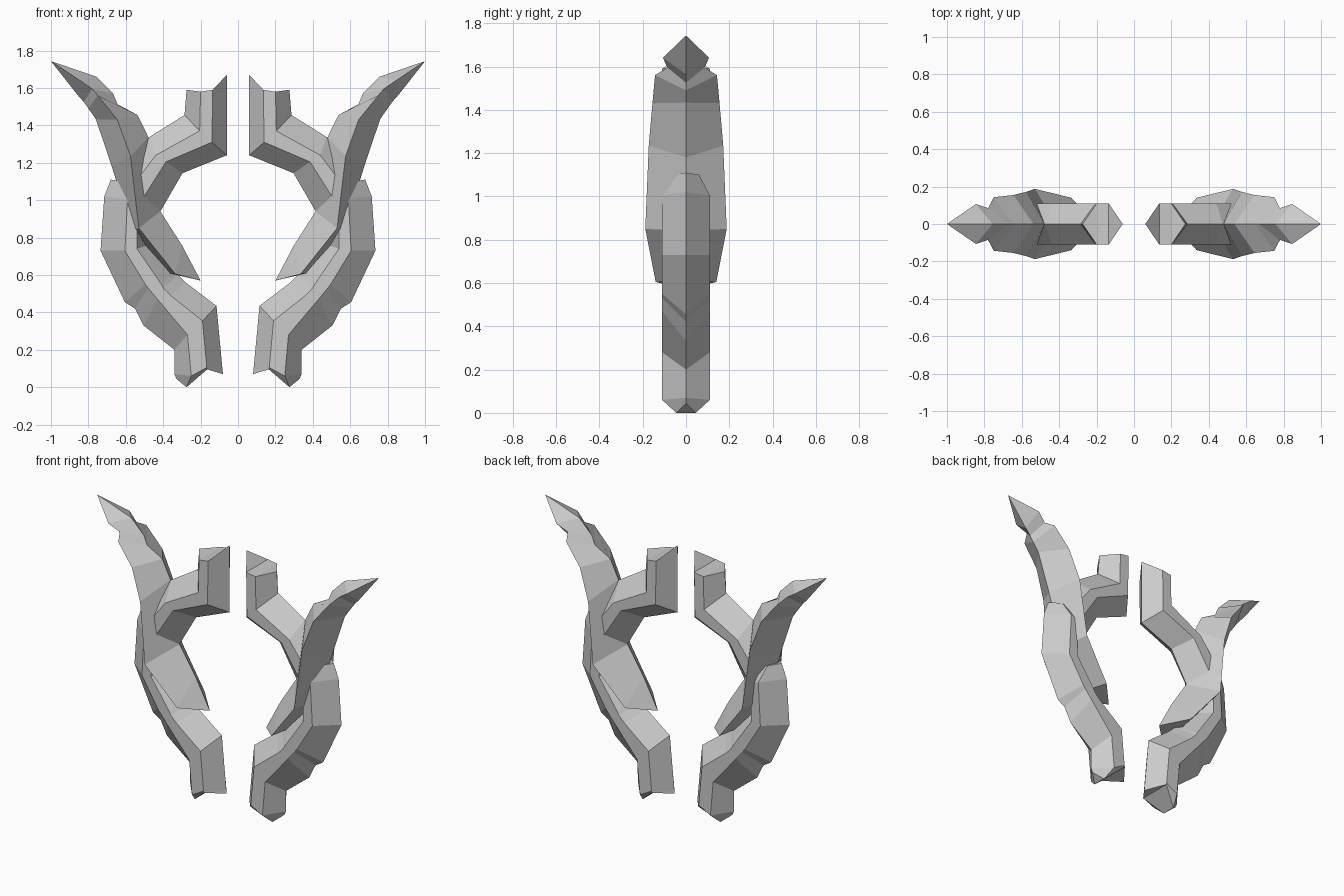
import bpy, bmesh

if "Cube" in bpy.data.objects:
    bpy.data.objects.remove(bpy.data.objects["Cube"])


def loft(name, rings):
    """Loft closed rings; each ring lists (x, y, z) from the inner ridge across
    the front to the outer ridge. The back half is its reflection in y."""
    bm = bmesh.new()
    loops = []
    for ring in rings:
        front = [bm.verts.new((x, -y, z)) for x, y, z in ring]
        back = [bm.verts.new(p) for p in ring[1:-1]]
        loops.append((front, back))
    full = [f + b[::-1] for f, b in loops]
    for a, b in zip(full, full[1:]):
        n = len(a)
        for i in range(n):
            j = (i + 1) % n
            bm.faces.new((a[i], a[j], b[j], b[i]))
    # End caps, folded in strips from front to back
    for f, b in (loops[0], loops[-1]):
        other = [f[0]] + b + [f[-1]]
        for i in range(len(f) - 1):
            face = []
            for v in (f[i], f[i + 1], other[i + 1], other[i]):
                if v not in face:
                    face.append(v)
            bm.faces.new(face)
    bmesh.ops.remove_doubles(bm, verts=bm.verts, dist=0.0005)
    bmesh.ops.recalc_face_normals(bm, faces=bm.faces)
    mesh = bpy.data.meshes.new(name)
    bm.to_mesh(mesh)
    bm.free()
    ob = bpy.data.objects.new(name, mesh)
    bpy.context.collection.objects.link(ob)
    # Opposite side
    mod = ob.modifiers.new("Mirror", 'MIRROR')
    mod.use_axis = (True, False, False)
    mod.use_mirror_merge = False
    return ob


def hexa(inner, front_in, front_out, outer, y_in=0.11, y_out=0.11):
    return [(inner[0], 0, inner[1]), (front_in[0], y_in, front_in[1]),
            (front_out[0], y_out, front_out[1]), (outer[0], 0, outer[1])]


def diamond(inner, front, y, outer):
    return [(inner[0], 0, inner[1]), (front[0], y, front[1]), (outer[0], 0, outer[1])]


# Lower six-sided branch
loft("lower_branch", [
    hexa((.08, .07), (.165, .095), (.275, .0), (.33, .045), y_out=.045),
    hexa((.082, .085), (.167, .105), (.25, .06), (.34, .07)),
    hexa((.115, .435), (.19, .355), (.27, .28), (.34, .2)),
    hexa((.28, .56), (.36, .49), (.43, .47), (.505, .33)),
    hexa((.32, .60), (.40, .53), (.48, .53), (.55, .42)),
    hexa((.33, .61), (.41, .55), (.495, .55), (.605, .455)),
    hexa((.48, .76), (.54, .74), (.605, .73), (.735, .73)),
    hexa((.50, .98), (.54, .99), (.59, 1.005), (.715, 1.02)),
    hexa((.56, 1.08), (.58, 1.09), (.62, 1.10), (.68, 1.11), .06, .06),
])

# Upper six-sided branch
loft("upper_branch", [
    hexa((.06, 1.67), (.135, 1.59), (.2, 1.58), (.275, 1.59)),
    hexa((.06, 1.24), (.14, 1.31), (.205, 1.37), (.286, 1.455)),
    hexa((.297, 1.144), (.385, 1.205), (.44, 1.24), (.475, 1.337)),
    hexa((.415, .94), (.505, 1.016), (.53, 1.12), (.60, 1.20)),
])

# Curved four-sided horn, pointed at both ends
loft("horn", [
    diamond((.2, .57), (.2, .57), 0, (.2, .57)),
    diamond((.30, .76), (.335, .605), .14, (.37, .61)),
    diamond((.415, .94), (.53, .85), .188, (.57, .84)),
    diamond((.479, 1.337), (.575, 1.235), .172, (.675, 1.18)),
    diamond((.537, 1.455), (.645, 1.43), .155, (.76, 1.433)),
    diamond((.644, 1.513), (.75, 1.56), .143, (.80, 1.49)),
    diamond((.668, 1.57), (.78, 1.595), .085, (.825, 1.525)),
    diamond((.757, 1.66), (.845, 1.64), .107, (.86, 1.565)),
    diamond((1, 1.743), (1, 1.743), 0, (1, 1.743)),
])
